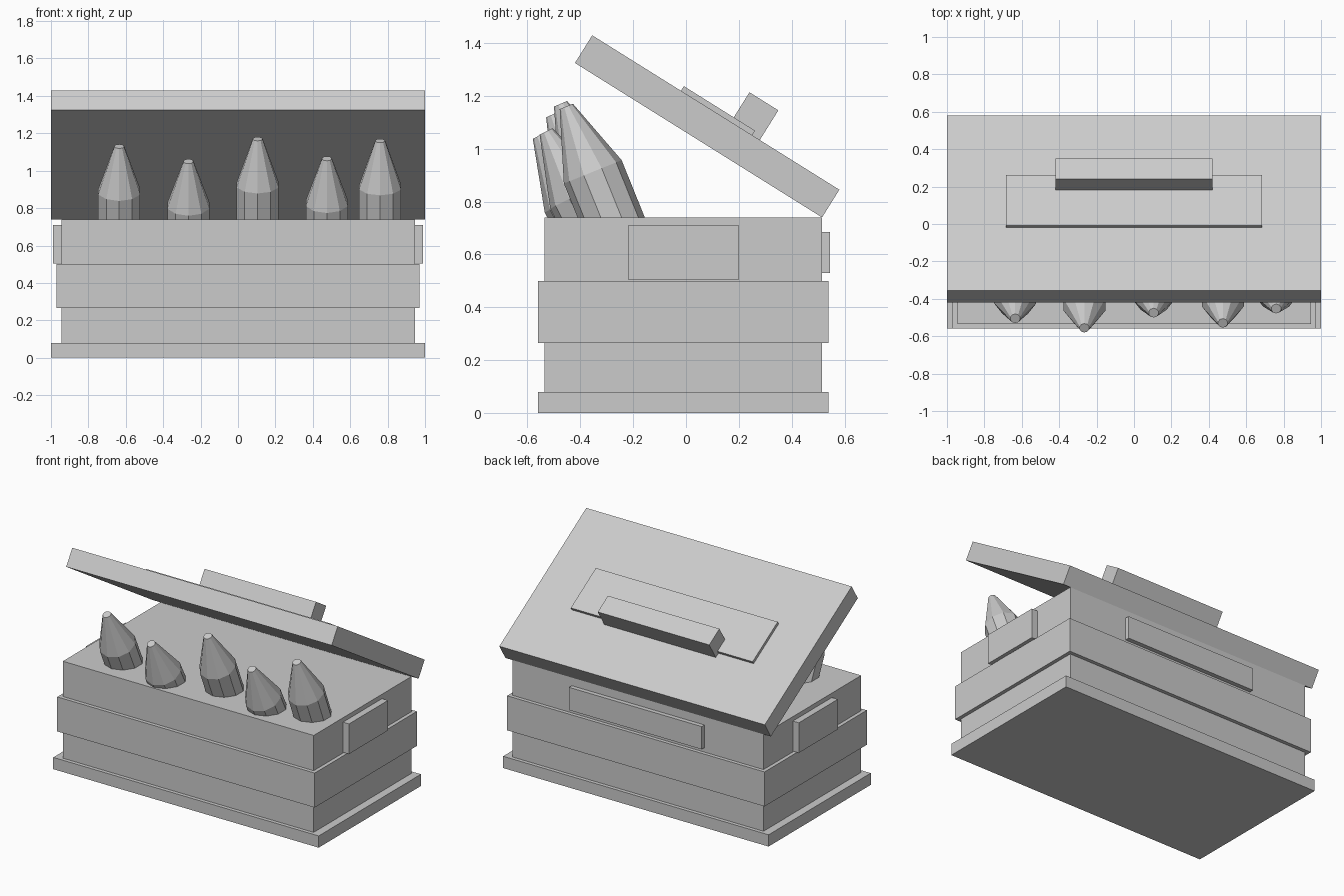
import bpy
import bmesh
import math
from mathutils import Matrix

if "Cube" in bpy.data.objects:
    bpy.data.objects.remove(bpy.data.objects["Cube"])


def finish(name, bm, matrix=Matrix.Identity(4)):
    bmesh.ops.recalc_face_normals(bm, faces=bm.faces)
    mesh = bpy.data.meshes.new(name)
    bm.to_mesh(mesh)
    bm.free()
    obj = bpy.data.objects.new(name, mesh)
    obj.matrix_world = matrix
    bpy.context.collection.objects.link(obj)
    return obj


def box(name, x, y, z, matrix=Matrix.Identity(4)):
    """Box from (min, max) ranges, optionally placed by a matrix."""
    bm = bmesh.new()
    size = [b - a for a, b in (x, y, z)]
    mid = [(a + b) / 2 for a, b in (x, y, z)]
    bmesh.ops.create_cube(bm, size=1,
                          matrix=Matrix.Translation(mid) @ Matrix.Diagonal((*size, 1)))
    return finish(name, bm, matrix)


def spike(name, tip, tilt, sides=10):
    """Pencil-shaped spike hanging from its tip, leaning forward."""
    bm = bmesh.new()
    rings = []
    for r, z in ((0.118, -0.6), (0.118, -0.267), (0.027, 0)):
        angles = [math.pi / 2 + math.tau * k / sides for k in range(sides)]
        rings.append([bm.verts.new((r * math.cos(a), r * math.sin(a), z)) for a in angles])
    for low, high in zip(rings, rings[1:]):
        for k in range(sides):
            n = (k + 1) % sides
            bm.faces.new((low[k], low[n], high[n], high[k]))
    bm.faces.new(rings[0])
    bm.faces.new(rings[-1])
    turn = Matrix.Rotation(math.radians(tilt), 4, 'X')
    return finish(name, bm, Matrix.Translation(tip) @ turn)


# Chest body
box("base_plinth", (-1, 1), (-0.56, 0.54), (0, 0.08))
box("chest_body", (-0.945, 0.945), (-0.535, 0.515), (0.07, 0.74))
box("middle_band", (-0.97, 0.97), (-0.56, 0.54), (0.265, 0.50))

# Side and back plates
for side, label in ((1, "right"), (-1, "left")):
    box(f"{label}_side_plate", sorted((side * 0.93, side * 0.99)), (-0.22, 0.20), (0.505, 0.71))
box("back_plate", (-0.5, 0.5), (0.50, 0.545), (0.53, 0.685))

# Open lid, in the frame of its hinge edge
hinge = Matrix.Translation((0, 0.515, 0.74)) @ Matrix.Rotation(math.radians(-32), 4, 'X')
box("lid", (-1, 1), (-1.103, 0), (0, 0.1235), hinge)
box("lid_plate", (-0.685, 0.685), (-0.707, -0.389), (0.11, 0.144), hinge)
box("lid_handle", (-0.42, 0.42), (-0.484, -0.355), (0.11, 0.256), hinge)

# Row of spikes: tip x, y, z and lean in degrees
spikes = ((-0.635, -0.505, 1.13, 25), (-0.265, -0.556, 1.05, 28), (0.105, -0.475, 1.17, 23),
          (0.475, -0.53, 1.065, 27), (0.76, -0.453, 1.16, 22))
for i, (x, y, z, tilt) in enumerate(spikes, 1):
    spike(f"spike_{i}", (x, y, z), tilt)
